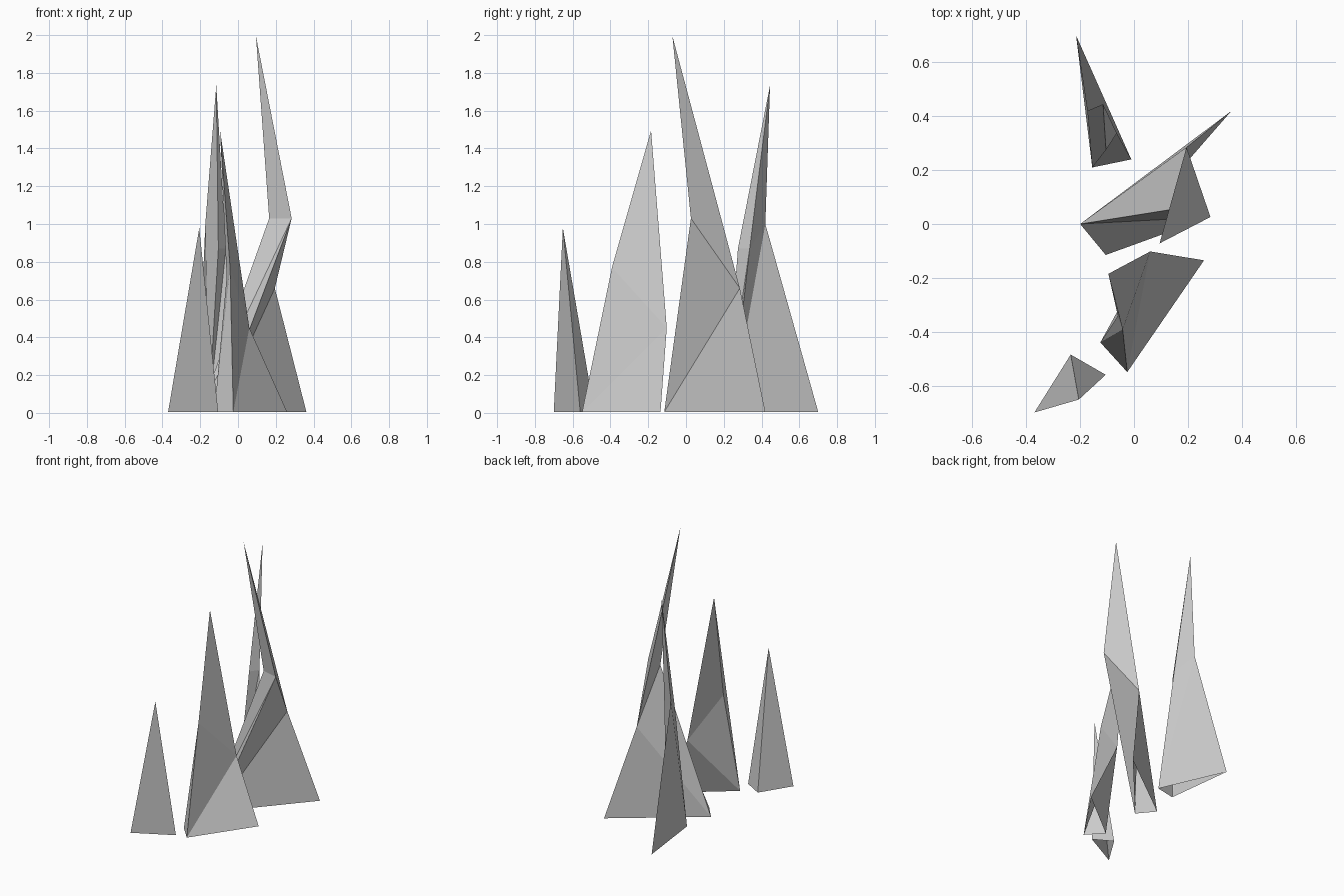
import bpy, bmesh

if "Cube" in bpy.data.objects:
    bpy.data.objects.remove(bpy.data.objects["Cube"])

GROUND = 0.005


def shard(name, base, tip, bend=None):
    """Open-bottomed three-sided spike, optionally kinked at a middle ring."""
    bm = bmesh.new()
    b = [bm.verts.new((x, y, GROUND)) for x, y in base]
    t = bm.verts.new(tip)
    ring = b
    if bend:
        m = ring = [bm.verts.new(p) for p in bend]
        # the third corner of the ring takes both fold lines
        for f in ((b[0], b[1], m[1]), (b[0], m[1], m[0]),
                  (b[1], m[2], m[1]), (b[1], b[2], m[2]),
                  (b[2], b[0], m[2]), (b[0], m[0], m[2])):
            bm.faces.new(f)
    for i in range(3):
        bm.faces.new((ring[i], ring[(i + 1) % 3], t))
    mesh = bpy.data.meshes.new(name)
    bm.to_mesh(mesh)
    bm.free()
    obj = bpy.data.objects.new(name, mesh)
    bpy.context.collection.objects.link(obj)
    return obj


# short straight spike at the front
shard("short_spike",
      [(-0.37, -0.70), (-0.105, -0.56), (-0.235, -0.485)],
      (-0.205, -0.652, 0.98))

# broad spike with a low fold on its right
shard("broad_spike",
      [(-0.125, -0.44), (-0.025, -0.55), (0.26, -0.135)],
      (-0.095, -0.185, 1.495),
      [(-0.06, -0.342, 0.72), (-0.042, -0.392, 0.77), (0.06, -0.102, 0.45)])

# tallest spike, leaning right and then back
shard("tall_spike",
      [(-0.20, 0.0), (-0.105, -0.115), (0.362, 0.42)],
      (0.095, -0.072, 1.995),
      [(0.165, 0.058, 1.03), (0.284, 0.026, 1.03), (0.195, 0.285, 0.66)])

# rear spike with a long sloping back
shard("rear_spike",
      [(-0.155, 0.21), (-0.01, 0.24), (-0.215, 0.70)],
      (-0.115, 0.445, 1.735),
      [(-0.104, 0.275, 0.87), (-0.064, 0.337, 0.87), (-0.173, 0.42, 1.0)])
